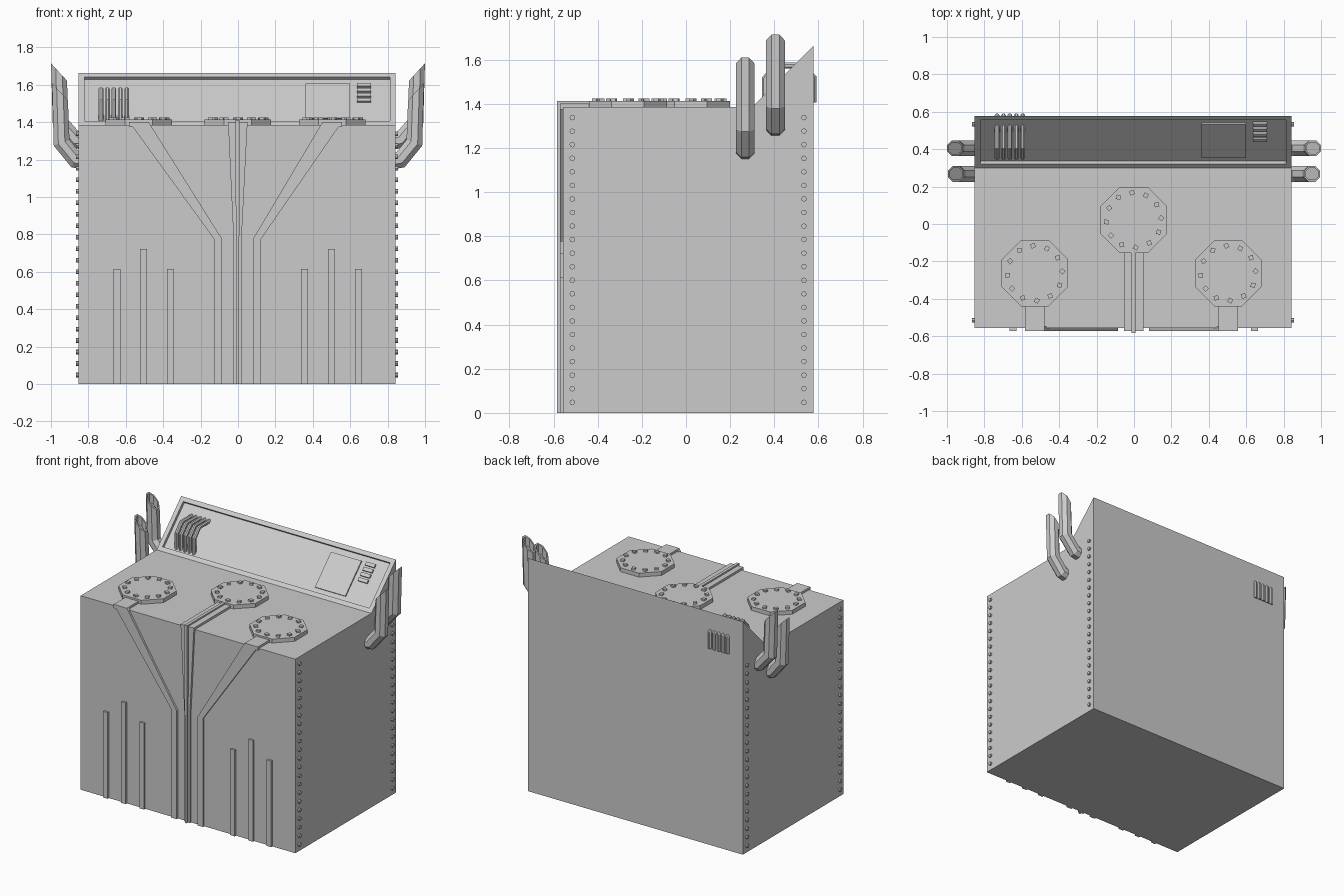
import bpy, bmesh, math
from mathutils import Vector

if "Cube" in bpy.data.objects:
    bpy.data.objects.remove(bpy.data.objects["Cube"])

YZ = lambda a, b, c: (c, a, b)   # profile in side plane, depth along x
XZ = lambda a, b, c: (a, c, b)   # profile in front plane, depth along y
XY = lambda a, b, c: (a, b, c)   # profile in top plane, depth along z


def finish(name, bm):
    bmesh.ops.recalc_face_normals(bm, faces=bm.faces[:])
    me = bpy.data.meshes.new(name)
    bm.to_mesh(me)
    bm.free()
    ob = bpy.data.objects.new(name, me)
    bpy.context.collection.objects.link(ob)
    return ob


def add_prism(bm, pts, lo, hi, plane):
    n = len(pts)
    a = [bm.verts.new(plane(p[0], p[1], lo)) for p in pts]
    b = [bm.verts.new(plane(p[0], p[1], hi)) for p in pts]
    bm.faces.new(a[::-1])
    bm.faces.new(b)
    for i in range(n):
        j = (i + 1) % n
        bm.faces.new((a[i], a[j], b[j], b[i]))


def prism(name, pts, lo, hi, plane):
    bm = bmesh.new()
    add_prism(bm, pts, lo, hi, plane)
    return finish(name, bm)


def rect(a0, a1, b0, b1):
    return [(a0, b0), (a1, b0), (a1, b1), (a0, b1)]


def ngon(a, b, r, n, phase):
    return [(a + r * math.cos(phase + math.tau * i / n),
             b + r * math.sin(phase + math.tau * i / n)) for i in range(n)]


def tube(name, path, r, off, plane, sides=8, end=None, hollow=0):
    """Mitred tube along a planar path; end overrides the last ring's tilt."""
    bm = bmesh.new()
    P = [Vector(p) for p in path]
    D = [(q - p).normalized() for p, q in zip(P, P[1:])]
    rings = []
    for i, p in enumerate(P):
        d0, d1 = D[max(i - 1, 0)], D[min(i, len(D) - 1)]
        n0, n1 = Vector((-d0.y, d0.x)), Vector((-d1.y, d1.x))
        m = (n0 + n1) / (1 + n0.dot(n1))
        if end and i == len(P) - 1:
            m = Vector(end)
        ring = []
        for k in range(sides):
            t = math.tau * (k + 0.5) / sides
            q = p + m * r * math.cos(t)
            ring.append(bm.verts.new(plane(q.x, q.y, off + r * math.sin(t))))
        rings.append(ring)
    for a, b in zip(rings, rings[1:]):
        for k in range(sides):
            j = (k + 1) % sides
            bm.faces.new((a[k], a[j], b[j], b[k]))
    bm.faces.new(rings[0][::-1])
    cap = bm.faces.new(rings[-1])
    if hollow:
        bm.normal_update()
        bmesh.ops.inset_region(bm, faces=[cap], thickness=0.012)
        ex = bmesh.ops.extrude_discrete_faces(bm, faces=[cap])["faces"][0]
        bmesh.ops.translate(bm, verts=ex.verts[:], vec=(0, 0, -hollow))
    return finish(name, bm)


# cabinet body with a recessed sloping console
XL, XR, YF, YB, ZT = -0.853, 0.843, -0.557, 0.577, 1.385
body = prism("cabinet_body", [(YF, 0), (YB, 0), (YB, 1.663), (0.30, ZT), (YF, ZT)], XL, XR, YZ)
bm = bmesh.new()
bm.from_mesh(body.data)
slope = next(f for f in bm.faces if f.normal.y < -0.5 and f.normal.z > 0.5)
nrm = slope.normal.copy()
bmesh.ops.inset_region(bm, faces=[slope], thickness=0.044)
floor = bmesh.ops.extrude_discrete_faces(bm, faces=[slope])["faces"][0]
bmesh.ops.translate(bm, verts=floor.verts[:], vec=nrm * -0.02)
bm.to_mesh(body.data)
bm.free()


# console screen and slats
def on_slope(name, x0, x1, s0, s1, top):
    def pt(s, h):
        return (0.30 + 0.705 * s + nrm.y * h, ZT + 0.709 * s + nrm.z * h)
    prism(name, [pt(s0, -0.03), pt(s1, -0.03), pt(s1, top), pt(s0, top)], x0, x1, YZ)


on_slope("console_screen", 0.36, 0.60, 0.065, 0.322, -0.011)
for i in range(4):
    s = 0.20 + 0.038 * i
    on_slope("console_slat", 0.637, 0.711, s - 0.012, s + 0.012, -0.008)

# bent tubes passing over the console and through the back
for i in range(5):
    tube("console_tube", [(0.357, 1.40), (0.357, 1.515), (0.41, 1.573), (0.53, 1.573),
                          (0.577, 1.52), (0.577, 1.405)], 0.014, -0.733 + 0.0345 * i, YZ)

# hatch lids with bolts on the top
LIDS = [(-0.53, -0.263), (-0.001, 0.021), (0.504, -0.263)]
for x, y in LIDS:
    prism("hatch_lid", ngon(x, y, 0.192, 8, math.pi / 8), ZT - 0.01, 1.413, XY)
    bm = bmesh.new()
    for i in range(12):
        a = math.radians(4 + 30 * i)
        add_prism(bm, ngon(x + 0.147 * math.cos(a), y + 0.147 * math.sin(a),
                           0.017, 4, a * 1.7), 1.41, 1.425, XY)
    finish("hatch_bolts", bm)

# flat ducts from the lids over the edge and down the front
FY = -0.571
for (x, y), xo, xi in ((LIDS[0], -0.128, -0.085), (LIDS[1], -0.024, 0.019), (LIDS[2], 0.08, 0.123)):
    a, b = x - 0.052, x + 0.052
    prism("top_duct", rect(a, b, FY, y - 0.16), ZT - 0.01, 1.401, XY)
    prism("front_duct", [(xo, 0), (xi, 0), (xi, 0.775), (b, 1.401), (a, 1.401), (xo, 0.775)],
          FY, YF + 0.01, XZ)

# raised ridge along the middle duct
prism("top_ridge", rect(-0.013, 0.008, -0.584, -0.14), ZT, 1.412, XY)
prism("front_ridge", [(-0.01, 0), (0.005, 0), (0.008, 1.412), (-0.013, 1.412)], -0.584, YF, XZ)

# vertical ribs on the front
for x, h in ((-0.647, 0.615), (-0.505, 0.722), (-0.361, 0.615),
             (0.356, 0.615), (0.5, 0.722), (0.644, 0.615)):
    prism("front_rib", rect(x - 0.018, x + 0.018, 0, h), FY, YF + 0.01, XZ)

# rivet columns and exhaust pipes on both sides
for side, wall in ((-1, XL), (1, XR)):
    bm = bmesh.new()
    for y in (-0.515, 0.534):
        for i in range(22):
            add_prism(bm, ngon(y, 0.048 + 0.0614 * i, 0.0125, 8, 0),
                      wall - side * 0.01, wall + side * 0.012, YZ)
    finish("side_rivets", bm)
    for y, dz, dx in ((0.268, -0.105, -0.005), (0.405, 0, 0)):
        path = [(0.80, 1.292), (0.868, 1.303), (0.948 + dx, 1.395), (0.957 + dx, 1.668)]
        tube("exhaust_pipe", [(px, pz + dz) for px, pz in path], 0.046, y,
             lambda a, b, c, s=side: (a * s, c, b), end=(-1, -1.08), hollow=0.06)
